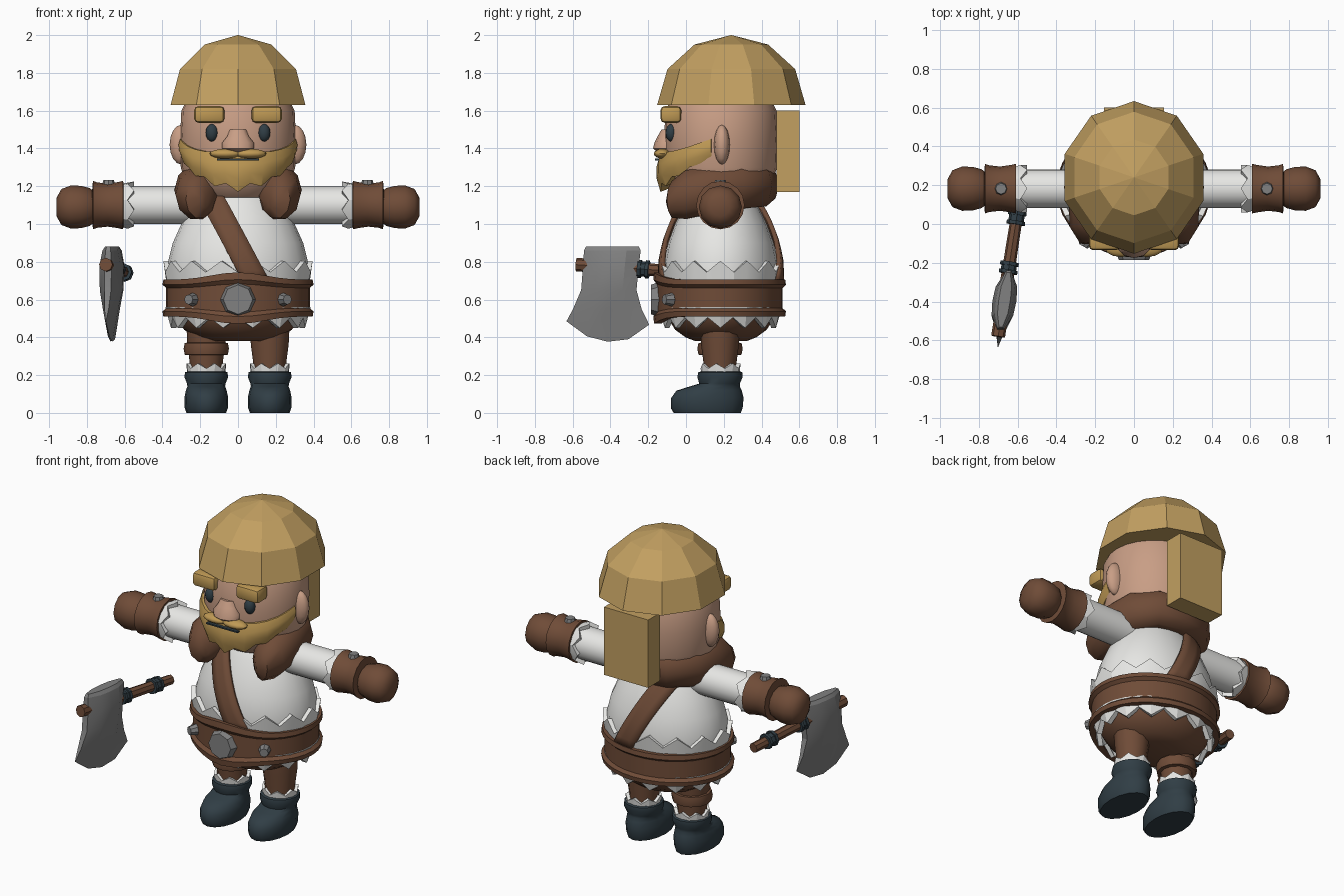
import bpy, bmesh, math
from mathutils import Vector, Matrix

if "Cube" in bpy.data.objects:
    bpy.data.objects.remove(bpy.data.objects["Cube"])


def colour(name, r, g, b):
    m = bpy.data.materials.new(name)
    m.diffuse_color = (r, g, b, 1)
    m.use_nodes = True
    m.node_tree.nodes["Principled BSDF"].inputs["Base Color"].default_value = m.diffuse_color
    return m


GOLD = colour("helmet gold", 0.54, 0.35, 0.12)
HAIR = colour("hair gold", 0.52, 0.32, 0.09)
SKIN = colour("skin", 0.58, 0.34, 0.235)
BROWN = colour("leather brown", 0.16, 0.072, 0.039)
WHITE = colour("cloth white", 0.8, 0.8, 0.78)
DARK = colour("dark slate", 0.03, 0.048, 0.06)
STEEL = colour("steel", 0.22, 0.22, 0.22)


def finish(name, bm, mat, angle=40, mirror=False):
    bmesh.ops.recalc_face_normals(bm, faces=bm.faces)
    me = bpy.data.meshes.new(name)
    bm.to_mesh(me)
    bm.free()
    me.materials.append(mat)
    if angle:
        me.shade_smooth()
        me.set_sharp_from_angle(angle=math.radians(angle))
    ob = bpy.data.objects.new(name, me)
    bpy.context.collection.objects.link(ob)
    if mirror:
        ob.modifiers.new("mirror", 'MIRROR')
    return ob


def loft(name, rings, mat, angle=40, mirror=False, caps=True, wrap=False):
    """Skin a list of closed rings of points."""
    bm = bmesh.new()
    vs = [[bm.verts.new(p) for p in r] for r in rings]
    n = len(vs[0])
    for a, b in zip(vs, vs[1:] + ([vs[0]] if wrap else [])):
        for i in range(n):
            j = (i + 1) % n
            bm.faces.new((a[i], a[j], b[j], b[i]))
    if caps and not wrap:
        bm.faces.new(vs[0])
        bm.faces.new(vs[-1])
    return finish(name, bm, mat, angle, mirror)


def ring(t, ra, rb, ca, cb, n, axis='z', phase=0.0):
    pts = []
    for i in range(n):
        w = 2 * math.pi * i / n + phase - math.pi / 2
        a, b = ca + ra * math.cos(w), cb + rb * math.sin(w)
        pts.append((a, b, t) if axis == 'z' else (t, a, b))
    return pts


def lathe(name, prof, mat, c=(0, 0.185), n=16, squash=1.0, axis='z', **kw):
    """Profile of (position, radius) about a centre line."""
    return loft(name, [ring(t, r, r * squash, c[0], c[1], n, axis) for t, r in prof], mat, **kw)


def hem(name, t0, t_lo, t_hi, r0, r1, mat, c, n, squash=1.0, axis='z', **kw):
    """Flared band with a zigzag edge and some thickness."""
    rings = []
    for t, r in ((t0, r0 - 0.03), (t0, r0), (None, r1), (None, r1 - 0.03)):
        pts = ring(t or 0, r, r * squash, c[0], c[1], n, axis)
        if t is None:
            k = 2 if axis == 'z' else 0
            for i, p in enumerate(pts):
                q = list(p)
                q[k] = t_hi if i % 2 else t_lo
                pts[i] = tuple(q)
        rings.append(pts)
    return loft(name, rings, mat, angle=20, wrap=True, **kw)


def ball(name, c, r, mat, seg=12, mirror=False):
    bm = bmesh.new()
    bmesh.ops.create_uvsphere(bm, u_segments=seg, v_segments=8, radius=1,
                              matrix=Matrix.Translation(c) @ Matrix.Diagonal((*r, 1)))
    return finish(name, bm, mat, 60, mirror)


def box(name, c, size, mat, bevel=0.0, mirror=False):
    bm = bmesh.new()
    bmesh.ops.create_cube(bm, size=1, matrix=Matrix.Translation(c) @ Matrix.Diagonal((*size, 1)))
    if bevel:
        bmesh.ops.bevel(bm, geom=bm.edges[:], offset=bevel, segments=2, affect='EDGES', profile=0.5)
    return finish(name, bm, mat, 35 if bevel else 0, mirror)


def rod(name, a, b, r, mat, n=8, r2=None, mirror=False):
    a, b = Vector(a), Vector(b)
    d = b - a
    m = Matrix.Translation((a + b) / 2) @ d.to_track_quat('Z', 'Y').to_matrix().to_4x4()
    bm = bmesh.new()
    bmesh.ops.create_cone(bm, cap_ends=True, segments=n, radius1=r, radius2=r if r2 is None else r2,
                          depth=d.length, matrix=m)
    return finish(name, bm, mat, 30, mirror)


# Head, helmet and hair block
lathe("head", [(1.14, .2), (1.2, .27), (1.3, .303), (1.45, .307), (1.6, .3), (1.72, .24), (1.8, .12)],
      SKIN, c=(0, 0.185), n=24, squash=0.98)
loft("helmet", [ring(z, r * .955, r, 0, 0.24, 10) for z, r in
                ((1.63, .393), (1.82, .338), (1.95, .195), (2.0, .002))], GOLD, angle=0)
box("hair_block", (0, 0.54, 1.385), (0.31, 0.12, 0.43), GOLD)

# Face
ball("ear", (0.3, 0.19, 1.42), (0.062, 0.042, 0.105), SKIN, mirror=True)
ball("eye", (0.138, -0.078, 1.483), (0.033, 0.03, 0.047), DARK, mirror=True)
box("eyebrow", (0.152, -0.08, 1.58), (0.16, 0.11, 0.088), HAIR, 0.022, mirror=True)
loft("nose", [ring(*p, 10) for p in ((1.38, .05, .04, 0, -.11), (1.40, .088, .068, 0, -.107),
     (1.43, .088, .06, 0, -.107), (1.465, .06, .045, 0, -.105), (1.5, .045, .03, 0, -.1))], SKIN, angle=50)

# Beard: a shell from ear to ear with a jagged lower edge
half = [(1.375, 1.17), (1.375, 1.215), (1.38, 1.20), (1.385, 1.25), (1.395, 1.255),
        (1.41, 1.30), (1.43, 1.32), (1.45, 1.36)]
sections = []
for k in range(-7, 8):
    top, low = half[abs(k)]
    w = math.radians(k * 11.5)
    f = math.cos(w * 0.9)

    def at(r, z):
        return (r * math.sin(w), 0.185 - r * math.cos(w), z)
    sections.append([at(.285, top), at(.307 + .012 * f, top), at(.31 + .03 * f, (top * 2 + low) / 3),
                     at(.305 + .035 * f, (top + low * 2) / 3), at(.295 + .025 * f, low), at(.27, low + .02)])
loft("beard", sections, HAIR, angle=25)
ball("moustache", (0.065, -0.125, 1.372), (0.085, 0.045, 0.026), HAIR, mirror=True)
box("mouth", (0, -0.153, 1.342), (0.22, 0.02, 0.009), DARK)

# Torso with diagonal strap
torso = [(.55, .35), (.7, .372), (.8, .37), (.9, .345), (1.0, .30), (1.1, .24), (1.2, .16), (1.25, .08)]
lathe("torso", torso, WHITE, n=24, squash=0.81)


def torso_radius(z):
    for (z0, r0), (z1, r1) in zip(torso, torso[1:]):
        if z <= z1:
            return r0 + (r1 - r0) * (z - z0) / (z1 - z0)


for side, label in ((-1, "strap_front"), (1, "strap_back")):
    bm = bmesh.new()
    grid = []
    for i in range(10):
        z = 0.7 + 0.48 * i / 9
        row = []
        for j in range(4):
            x = 0.04 - (z - 0.8) * 0.53 + (j / 3 - 0.5) * 0.14
            r = torso_radius(z) + 0.015
            y = 0.185 + side * (0.81 * math.sqrt(max(0.0, r * r - x * x)) + 0.008)
            row.append(bm.verts.new((x, y, z)))
        grid.append(row)
    for a, b in zip(grid, grid[1:]):
        for j in range(3):
            bm.faces.new((a[j], a[j + 1], b[j + 1], b[j]))
    sol = finish(label, bm, BROWN).modifiers.new("thickness", 'SOLIDIFY')
    sol.thickness, sol.offset = 0.025, 0

# Fur collar: tube round the neck, open at the front
path = [(.18, -.085, 1.12, .03), (.20, -.065, 1.13, .085), (.22, 0, 1.155, .112), (.225, .12, 1.18, .112),
        (.215, .27, 1.2, .105), (.13, .37, 1.205, .1), (0, .395, 1.205, .098)]
path += [(-x, y, z, r) for x, y, z, r in reversed(path[:-1])]
tube = []
for i, (x, y, z, r) in enumerate(path):
    p, q = path[max(i - 1, 0)], path[min(i + 1, len(path) - 1)]
    t = Vector((q[0] - p[0], q[1] - p[1], 0)).normalized()
    tube.append([(x + t.y * r * math.cos(w), y - t.x * r * math.cos(w), z + 1.2 * r * math.sin(w))
                 for w in (k * math.pi / 5 for k in range(10))])
loft("collar", tube, BROWN, angle=50)

# Belt, taller at the front, with hems above and below
belt = []
for h, r in ((-1, .35), (-1, .395), (-.72, .4), (-.55, .38), (.55, .38), (.72, .4), (1, .395), (1, .35)):
    pts = []
    for x, y, _ in ring(0, r, r * .868, 0, 0.182, 32):
        f = max(0.0, (0.182 - y) / (r * .868)) ** 8
        pts.append((x, y - 0.008 * f, 0.608 + h * (0.098 + 0.038 * f)))
    belt.append(pts)
loft("belt", belt, BROWN, angle=30, wrap=True)
hem("shirt_hem", 0.66, 0.745, 0.805, 0.375, 0.395, WHITE, (0, 0.182), 28, 0.83)
hem("skirt_hem", 0.56, 0.505, 0.45, 0.385, 0.355, WHITE, (0, 0.182), 28, 0.85)
rod("buckle", (0, -0.14, 0.6), (0, -0.185, 0.6), 0.095, STEEL, 8, 0.078)
rod("belt_stud", (0.24, -0.075, 0.6), (0.262, -0.115, 0.6), 0.036, STEEL, 8, 0.026, mirror=True)

# Trousers, legs and boots
lathe("trousers", [(.38, .16), (.4, .22), (.44, .285), (.5, .33), (.56, .345)], BROWN, n=24, squash=0.85)
lathe("leg", [(.2, .085), (.27, .088), (.36, .1), (.46, .105)], BROWN, c=(0.168, 0.18), n=12, mirror=True)
lathe("knee_strap", [(.305, .09), (.308, .114), (.34, .12), (.37, .114), (.373, .09)], BROWN,
      c=(-0.168, 0.18), n=12)
hem("boot_hem", 0.2, 0.235, 0.262, 0.1, 0.106, WHITE, (0.168, 0.183), 14, mirror=True)
boot = [(0, -.065, .29, .105), (.025, -.08, .3, .114), (.08, -.078, .305, .116), (.118, -.05, .295, .108),
        (.14, .02, .285, .1), (.155, .07, .285, .102), (.19, .06, .3, .116), (.215, .065, .298, .112),
        (.222, .09, .28, .09)]
loft("boot", [ring(z, rx, (b - f) / 2, 0.168, (b + f) / 2, 16) for z, f, b, rx in boot],
     DARK, angle=50, mirror=True)

# Arms
AX = dict(c=(0.182, 1.1), axis='x', mirror=True)
lathe("sleeve", [(.1, .1), (.62, .1)], WHITE, n=16, **AX)
hem("sleeve_hem", 0.625, 0.585, 0.55, 0.112, 0.125, WHITE, (0.182, 1.1), 14, axis='x', mirror=True)
lathe("cuff", [(.605, .09), (.608, .128), (.635, .122), (.69, .114), (.745, .12), (.768, .128), (.772, .08)],
      BROWN, n=16, **AX)
lathe("hand", [(.76, .08), (.785, .1), (.83, .112), (.885, .114), (.935, .095), (.96, .05)],
      BROWN, c=(0.182, 1.09), n=12, axis='x', mirror=True, angle=50)
rod("cuff_stud", (0.685, 0.182, 1.19), (0.685, 0.182, 1.232), 0.038, STEEL, 8, 0.028, mirror=True)

# Axe
A, B = Vector((-0.70, -0.58, 0.785)), Vector((-0.585, 0.16, 0.735))
rod("axe_handle", A, B, 0.036, BROWN, 8, 0.03)
for k, (s, e) in enumerate(((.44, .465), (.455, .5), (.495, .52), (.78, .805), (.8, .85), (.845, .87))):
    rod("axe_grip_%d" % (k + 1), A.lerp(B, s), A.lerp(B, e), 0.04 if k % 3 == 1 else 0.048, DARK, 8)

# Blade rows: height, rear y, front y, half thickness
rows = [(.88, -.53, -.25, .03), (.86, -.54, -.24, .045), (.78, -.545, -.25, .062), (.65, -.555, -.262, .058),
        (.55, -.598, -.235, .036), (None, -.633, -.195, .004)]
edge = (.485, .405, .377, .39, .467)
blade = []
for z, y0, y1, th in rows:
    front, back = [], []
    for j, f in enumerate((.3, .9, 1, .9, .3)):
        y = y0 + (y1 - y0) * j / 4
        x = -0.668 + (y + 0.4) * 0.14
        zz = edge[j] if z is None else z
        front.append((x - th * f, y, zz))
        back.append((x + th * f, y, zz))
    blade.append(front + back[::-1])
loft("axe_blade", blade, STEEL, angle=20)
